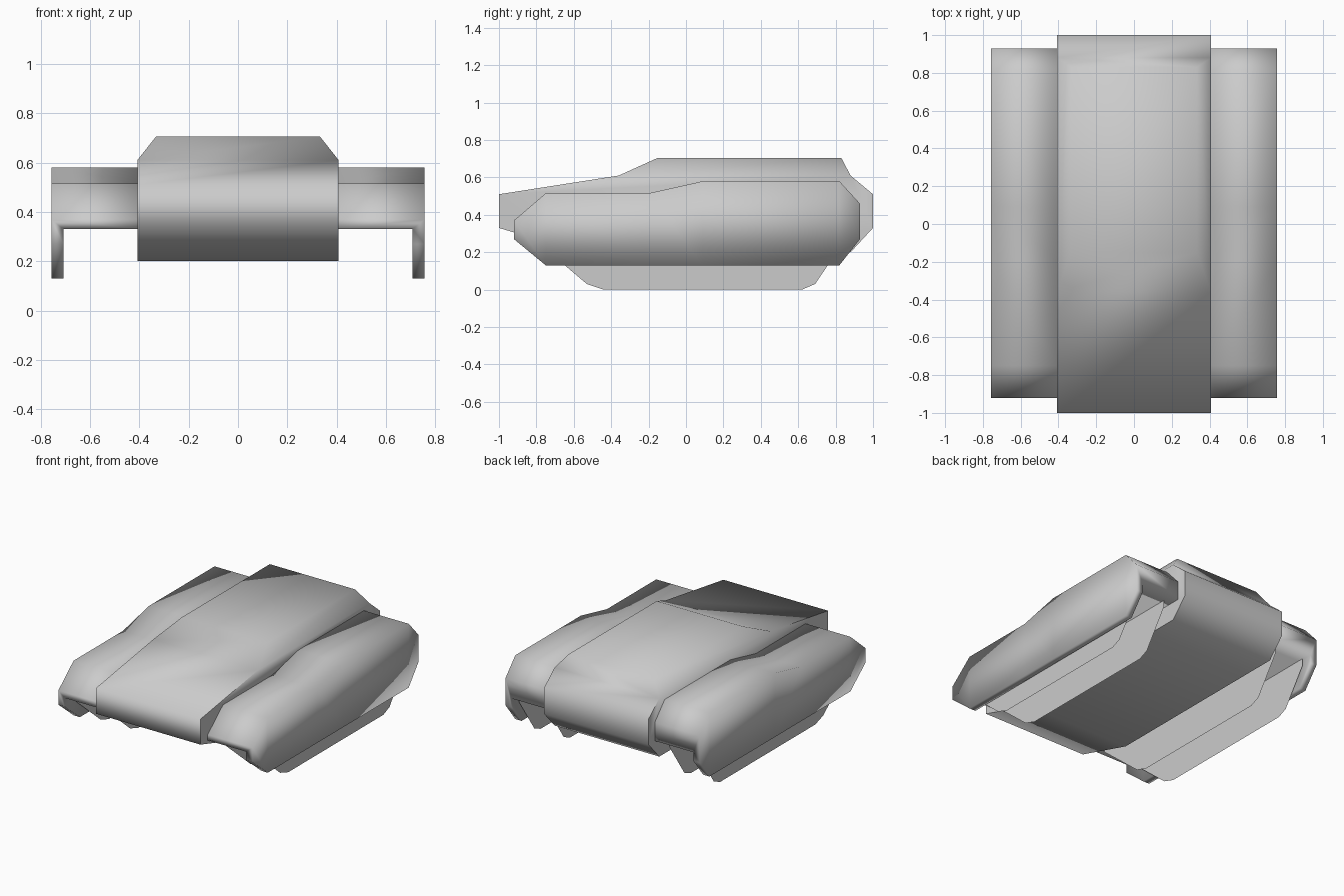
import bpy, bmesh, math

cube = bpy.data.objects.get("Cube")
if cube:
    bpy.data.objects.remove(cube, do_unlink=True)

grey = bpy.data.materials.new("plain_grey")
grey.use_nodes = True
colour = (0.6, 0.6, 0.6, 1)
grey.diffuse_color = colour
grey.node_tree.nodes["Principled BSDF"].inputs["Base Color"].default_value = colour


def finish(bm, name, angle=None):
    if angle:
        bmesh.ops.recalc_face_normals(bm, faces=bm.faces)
    mesh = bpy.data.meshes.new(name)
    bm.to_mesh(mesh)
    bm.free()
    mesh.materials.append(grey)
    obj = bpy.data.objects.new(name, mesh)
    bpy.context.collection.objects.link(obj)
    if angle:
        bpy.ops.object.select_all(action='DESELECT')
        obj.select_set(True)
        bpy.context.view_layer.objects.active = obj
        bpy.ops.object.shade_smooth_by_angle(angle=math.radians(angle))
    return obj


# Hull: side profile extruded across, with a chamfered raised deck
HALF, DECK_HALF = 0.408, 0.333
profile = [(-0.36, 0.61), (0.88, 0.61), (1, 0.51), (1, 0.33),
           (0.88, 0.2), (-0.57, 0.2), (-1, 0.33), (-1, 0.51)]
bm = bmesh.new()
sides = [[bm.verts.new((x, y, z)) for y, z in profile] for x in (-HALF, HALF)]
deck = [[bm.verts.new((x, y, 0.705)) for y in (-0.15, 0.83)]
        for x in (-DECK_HALF, DECK_HALF)]
for side in sides:
    bm.faces.new(side)
a, b = sides
for i in range(1, len(profile)):
    j = (i + 1) % len(profile)
    bm.faces.new((a[i], a[j], b[j], b[i]))
for side, top in zip(sides, deck):
    bm.faces.new((side[0], side[1], top[1], top[0]))
for k in (0, 1):
    bm.faces.new((a[k], b[k], deck[1][k], deck[0][k]))
bm.faces.new(deck[0] + deck[1][::-1])
finish(bm, "hull", 85)

# Fenders: L-shaped section (top slab and outer skirt) lofted front to back
# Each station: y, top height, skirt bottom height
stations = [(-0.92, 0.37, 0.27), (-0.75, 0.515, 0.13), (-0.2, 0.515, 0.13),
            (0.09, 0.58, 0.13), (0.82, 0.58, 0.13), (0.93, 0.46, 0.27)]
INNER, SKIRT, OUTER, SLAB = 0.4, 0.708, 0.757, 0.33


def fender(sign, name):
    bm = bmesh.new()
    rings = []
    for y, top, low in stations:
        section = [(INNER, top), (OUTER, top), (OUTER, low),
                   (SKIRT, low), (SKIRT, SLAB), (INNER, SLAB)]
        rings.append([bm.verts.new((sign * x, y, z)) for x, z in section])
    for r, s in zip(rings, rings[1:]):
        for i in range(6):
            j = (i + 1) % 6
            bm.faces.new((r[i], r[j], s[j], s[i]))
    for ring in (rings[0], rings[-1]):
        bm.faces.new(ring)
    finish(bm, name, 100)


# Tracks: pairs of thin flat sheets under each fender
track_outline = [(-0.86, 0.31), (-0.53, 0.03), (-0.44, 0), (0.62, 0),
                 (0.69, 0.03), (0.86, 0.28), (0.86, 0.33), (-0.86, 0.33)]


def track(x, name):
    bm = bmesh.new()
    bm.faces.new([bm.verts.new((x, y, z)) for y, z in track_outline])
    bm.normal_update()
    face = bm.faces[:][0]
    if face.normal.x * x < 0:
        face.normal_flip()
    finish(bm, name)


for sign, label in ((1, "left"), (-1, "right")):
    fender(sign, label + "_fender")
    track(sign * 0.70, label + "_outer_track")
    track(sign * 0.47, label + "_inner_track")
